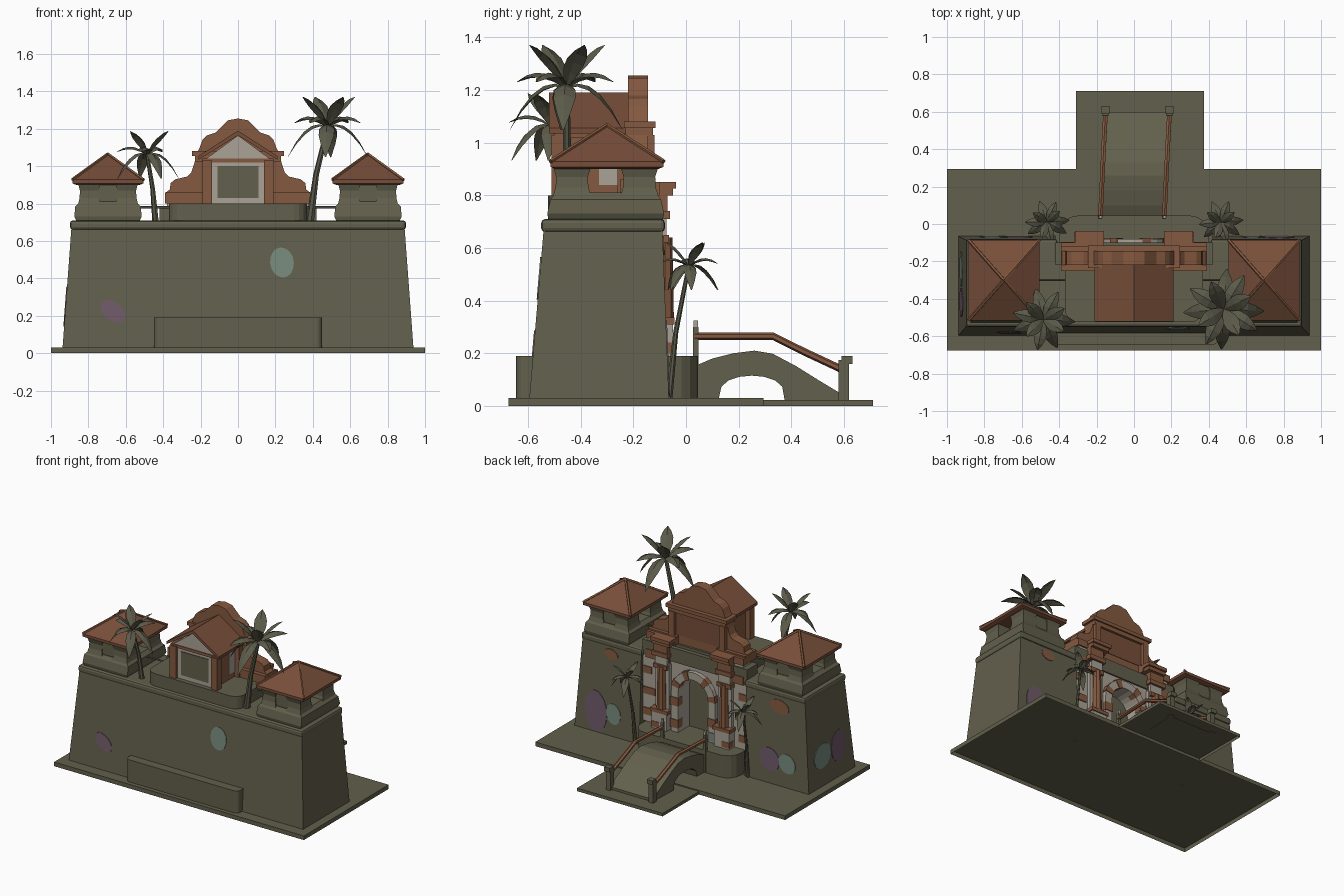
import bpy, bmesh, math, random
from mathutils import Vector

if "Cube" in bpy.data.objects:
    bpy.data.objects.remove(bpy.data.objects["Cube"])
random.seed(4)

def mat(name, c):
    m = bpy.data.materials.new(name)
    m.diffuse_color = (*c, 1)
    m.use_nodes = True
    m.node_tree.nodes["Principled BSDF"].inputs["Base Color"].default_value = m.diffuse_color
    return m

OLIVE = mat("olive_stone", (0.122, 0.115, 0.072))
LEAF = mat("palm_green", (0.105, 0.104, 0.068))
TERRA = mat("terracotta", (0.235, 0.1, 0.05))
ROOF = mat("roof_tile", (0.185, 0.076, 0.041))
WHITE = mat("pale_plaster", (0.4, 0.36, 0.305))
PURPLE = mat("faded_purple", (0.16, 0.1, 0.14))
TEAL = mat("faded_teal", (0.18, 0.25, 0.2))

def mesh(name, verts, faces, m, bevel=0):
    me = bpy.data.meshes.new(name)
    me.from_pydata([tuple(v) for v in verts], [], faces)
    bm = bmesh.new()
    bm.from_mesh(me)
    bmesh.ops.recalc_face_normals(bm, faces=bm.faces)
    if bevel:
        bmesh.ops.bevel(bm, geom=bm.edges[:], offset=bevel, segments=2, affect='EDGES', profile=0.5)
    bm.to_mesh(me)
    bm.free()
    me.materials.append(m)
    bpy.context.collection.objects.link(bpy.data.objects.new(name, me))

def loft(name, rings, m, bevel=0, bottom=True):
    n, last = len(rings[0]), len(rings) - 1
    faces = [(k*n+i, k*n+(i+1) % n, (k+1)*n+(i+1) % n, (k+1)*n+i) for k in range(last) for i in range(n)]
    faces += [tuple(range(last*n, last*n+n))] + ([tuple(range(n))] if bottom else [])
    mesh(name, [v for r in rings for v in r], faces, m, bevel)

def rect(x0, x1, y0, y1, z):
    return [(x0, y0, z), (x1, y0, z), (x1, y1, z), (x0, y1, z)]

def box(name, x0, x1, y0, y1, z0, z1, m, **kw):
    loft(name, [rect(x0, x1, y0, y1, z0), rect(x0, x1, y0, y1, z1)], m, **kw)

def side_box(name, s, x0, x1, *rest, **kw):
    box(name, *sorted((s*x0, s*x1)), *rest, **kw)

def prism_y(name, pts, y0, y1, m):
    loft(name, [[(x, y, z) for x, z in pts] for y in (y0, y1)], m)

def tube(name, pts, radii, m, n=6):
    pts, rings = [Vector(p) for p in pts], []
    for i, p in enumerate(pts):
        d = (pts[min(i+1, len(pts)-1)] - pts[max(i-1, 0)]).normalized()
        u = d.cross(Vector((0, 1, 0)) if abs(d.y) < 0.8 else Vector((1, 0, 0))).normalized()
        v = d.cross(u)
        rings.append([p + radii[i]*(u*math.cos(2*math.pi*k/n) + v*math.sin(2*math.pi*k/n)) for k in range(n)])
    loft(name, rings, m)

def rounded(x, y0, y1, r, z):
    pts = []
    for cx, cy, a in ((x-r, y1-r, 0), (-x+r, y1-r, 90), (-x+r, y0+r, 180), (x-r, y0+r, 270)):
        for k in range(5):
            t = math.radians(a + 22.5*k)
            pts.append((cx + r*math.cos(t), cy + r*math.sin(t), z))
    return pts

# ground shells, open underneath
box("ground_slab", -1, 1, -0.675, 0.295, 0, 0.03, OLIVE, bottom=False)
box("bridge_landing", -0.31, 0.375, 0.295, 0.71, 0, 0.022, OLIVE, bottom=False)

# battered center wall, plinth and platforms
loft("center_wall", [rect(-0.42, 0.42, -0.595, -0.21, 0.03), rect(-0.42, 0.42, -0.54, -0.21, 0.68)], OLIVE)
box("center_moulding", -0.5, 0.5, -0.55, -0.19, 0.66, 0.71, OLIVE, bevel=0.015)
loft("front_plinth", [rounded(0.45, -0.645, -0.5, 0.03, z) for z in (0.03, 0.19)], OLIVE)
loft("gate_platform", [rounded(0.4, -0.3, 0.045, 0.1, z) for z in (0.03, 0.19)], OLIVE)
loft("upper_terrace", [rounded(0.37, -0.525, -0.13, 0.07, z) for z in (0.70, 0.80)], OLIVE)

def tower(s):
    X = lambda a, b: sorted((s*a, s*b))
    loft("tower_wall", [rect(*X(0.42, 0.938), -0.595, -0.065, 0.03), rect(*X(0.42, 0.89), -0.54, -0.09, 0.68)], OLIVE)
    side_box("tower_moulding", s, 0.41, 0.898, -0.55, -0.08, 0.66, 0.71, OLIVE, bevel=0.015)
    # watch room: parapet, corner posts, infill panels
    cx, cy = 0.695*s, -0.305
    loft("watch_parapet", [rect(cx-a, cx+a, cy-b, cy+b, z) for a, b, z in
                           ((0.165, 0.215, 0.70), (0.18, 0.222, 0.73), (0.175, 0.21, 0.785), (0.15, 0.19, 0.81))], OLIVE)
    for i in (-1, 1):
        for j in (-1, 1):
            px, py = cx + i*0.1, cy + j*0.128
            loft("watch_post", [rect(px-a, px+a, py-a*1.2, py+a*1.2, z) for a, z in
                                ((0.062, 0.79), (0.052, 0.83), (0.05, 0.87), (0.062, 0.915))], OLIVE)
        box("watch_panel", cx-0.07, cx+0.07, cy+i*0.17-0.015, cy+i*0.17+0.015, 0.79, 0.915, OLIVE)
    # hipped roof with ridge ribs
    y0, y1, x0, x1 = -0.515, -0.085, cx-0.19, cx+0.19
    loft("tower_roof", [rect(x0+0.02, x1-0.02, y0+0.02, y1-0.02, 0.9), rect(x0, x1, y0, y1, 0.908), rect(x0, x1, y0, y1, 0.928),
                        rect(cx-0.002, cx+0.002, -0.302, -0.298, 1.065)], ROOF)
    for x in (x0, x1):
        for y in (y0, y1):
            tube("roof_rib", [(x, y, 0.928), (cx, -0.3, 1.065)], [0.009, 0.009], TERRA, 5)
    tube("terrace_rail", [(0.36*s, -0.3, 0.78), (0.53*s, -0.3, 0.78)], [0.007, 0.007], OLIVE)

# gate pillars beside the arch
def pillar(s):
    side_box("pillar_pedestal", s, 0.19, 0.31, -0.14, -0.05, 0.19, 0.31, WHITE)
    side_box("pedestal_brick", s, 0.25, 0.312, -0.1, -0.047, 0.2, 0.24, TERRA)
    side_box("pedestal_cap", s, 0.18, 0.32, -0.14, -0.043, 0.31, 0.335, TERRA)
    side_box("pillar_back", s, 0.195, 0.305, -0.14, -0.085, 0.33, 0.66, WHITE)
    tube("pillar_shaft", [(0.25*s, -0.08, 0.33), (0.25*s, -0.08, 0.64)], [0.034, 0.028], TERRA, 8)
    for k in range(3):
        side_box("brick_patch", s, 0.35 - 0.03*(k % 2), 0.42, -0.12, -0.103, 0.24+0.15*k, 0.29+0.15*k, TERRA)
    for x0, x1, y, z0, z1, m in ((0.2, 0.31, -0.065, 0.62, 0.65, TERRA), (0.205, 0.3, -0.075, 0.65, 0.71, WHITE),
                                 (0.19, 0.32, -0.06, 0.71, 0.74, TERRA), (0.2, 0.31, -0.07, 0.74, 0.80, TERRA),
                                 (0.17, 0.31, -0.05, 0.80, 0.825, TERRA), (0.16, 0.315, -0.038, 0.825, 0.85, TERRA),
                                 (0.2, 0.39, -0.095, 0.66, 0.72, TERRA), (0.2, 0.38, -0.11, 0.72, 0.80, WHITE),
                                 (0.16, 0.39, -0.1, 0.80, 0.85, TERRA)):
        side_box("pillar_capital", s, x0, x1, -0.2, y, z0, z1, m)
for s in (-1, 1):
    tower(s)
    pillar(s)

# arched gate facade, surround and bricks
def arch(r, zc, n=12):
    return [(r*math.cos(math.pi*k/n), zc + r*math.sin(math.pi*k/n)) for k in range(n+1)]
inner = [(0.12, 0.19)] + arch(0.12, 0.48) + [(-0.12, 0.19)]
prism_y("gate_facade", [(0.42, 0.19), (0.42, 0.70), (-0.42, 0.70), (-0.42, 0.19)] + inner[::-1], -0.22, -0.11, WHITE)
box("gate_lintel", -0.42, 0.42, -0.22, -0.1, 0.68, 0.78, OLIVE)
prism_y("arch_surround", [(0.175, 0.19)] + arch(0.175, 0.48) + [(-0.175, 0.19)] + inner[::-1], -0.14, -0.08, WHITE)
o, q = arch(0.18, 0.48), arch(0.118, 0.48)
for k in (1, 4, 8, 11):
    prism_y("arch_brick", [o[k], o[k+1], q[k+1], q[k]], -0.13, -0.075, TERRA)
for s, z in ((1, 0.22), (1, 0.38), (-1, 0.3)):
    side_box("jamb_brick", s, 0.118, 0.179, -0.13, -0.075, z, z+0.06, TERRA)
box("jamb_paint", -0.177, -0.13, -0.1, -0.076, 0.2, 0.26, TEAL)

# curved gable behind the pavilion
half = [(0.385, 0.80), (0.385, 0.86), (0.365, 0.875), (0.36, 0.91), (0.335, 0.93), (0.27, 0.945), (0.25, 0.965), (0.235, 1.01),
        (0.22, 1.07), (0.205, 1.1), (0.19, 1.14), (0.165, 1.165), (0.12, 1.18), (0.09, 1.21), (0.055, 1.245), (0.0, 1.255)]
prism_y("curved_gable", half + [(-x, z) for x, z in half[-2::-1]], -0.22, -0.145, TERRA)
box("gable_cornice", -0.245, 0.245, -0.235, -0.115, 1.055, 1.08, TERRA)
box("gable_cornice_lower", -0.23, 0.23, -0.23, -0.125, 1.025, 1.055, TERRA)
box("gable_panel", -0.18, 0.18, -0.15, -0.142, 0.86, 1.025, ROOF)
for s in (-1, 1):
    side_box("gable_pier", s, 0.18, 0.225, -0.22, -0.12, 0.84, 1.03, TERRA)
    side_box("gable_foot", s, 0.16, 0.39, -0.25, -0.12, 0.80, 0.86, TERRA)

# pavilion with pitched roof
box("pavilion_body", -0.155, 0.155, -0.485, -0.2, 0.79, 1.04, TERRA)
box("pavilion_front", -0.145, 0.145, -0.492, -0.48, 0.80, 1.03, WHITE)
box("pavilion_window", -0.11, 0.11, -0.497, -0.49, 0.83, 1.0, OLIVE)
prism_y("pavilion_gable", [(-0.17, 1.04), (0.17, 1.04), (0, 1.165)], -0.495, -0.2, WHITE)
box("pavilion_beam", -0.19, 0.19, -0.5, -0.2, 1.02, 1.04, TERRA)
prism_y("pavilion_roof", [(-0.21, 1.035), (0, 1.165), (0.21, 1.035), (0.21, 1.055), (0, 1.19), (-0.21, 1.055)], -0.52, -0.2, ROOF)
for s in (-1, 1):
    side_box("pavilion_post", s, 0.14, 0.19, -0.51, -0.46, 0.79, 1.03, TERRA)
    side_box("pavilion_rear_post", s, 0.14, 0.19, -0.26, -0.22, 0.79, 1.03, TERRA)
    side_box("pavilion_side_panel", s, 0.15, 0.16, -0.33, -0.26, 0.84, 1.0, WHITE)

# arched bridge, slightly skewed, with handrails
under = [(0.25 + 0.125*math.cos(math.pi*k/8), 0.03 + 0.085*math.sin(math.pi*k/8)**0.7) for k in range(1, 8)]
deck = [(0.03, 0.03), (0.03, 0.15), (0.1, 0.18), (0.18, 0.2), (0.26, 0.21), (0.33, 0.198), (0.42, 0.15), (0.5, 0.1),
        (0.6, 0.04), (0.6, 0.02), (0.375, 0.02)] + under + [(0.125, 0.03)]
loft("bridge_deck", [[(x + 0.045*y, y, z) for y, z in deck] for x in (-0.18, 0.165)], OLIVE)
for x in (-0.18, 0.162):
    e = x + 0.028
    tube("bridge_rail", [(x, 0.035, 0.265), (x+0.014, 0.33, 0.265), (x+0.02, 0.45, 0.205), (e, 0.6, 0.135)], [0.014]*4, TERRA)
    box("bridge_post", x-0.01, x+0.01, 0.027, 0.047, 0.03, 0.3, OLIVE)
    box("bridge_post_cap", x-0.008, x+0.008, 0.029, 0.045, 0.3, 0.325, WHITE)
    box("bridge_end_post", e-0.018, e+0.018, 0.58, 0.62, 0.02, 0.175, OLIVE)
    box("bridge_end_cap", e-0.022, e+0.022, 0.59, 0.632, 0.16, 0.19, OLIVE)

# palms: tapered trunk and broad folded fronds
def palm(base, top, R, n):
    b, t, r = Vector(base), Vector(top), 0.065*R + 0.002
    mid = b.lerp(t, 0.5) - Vector(((t.x-b.x)*0.15, (t.y-b.y)*0.15, 0))
    tube("palm_trunk", [b, mid, t], [r*1.4, r, r*0.8], LEAF, 7)
    verts, faces = [], []
    for i in range(n):
        az = 2*math.pi*(i + random.uniform(-0.2, 0.2))/n
        L, a, c = ((R, 0.6, 1.35), (R*0.75, 1.8, 0.8), (R*0.98, 0.95, 0.85))[i % 3]
        d, side = Vector((math.cos(az), math.sin(az), 0)), Vector((-math.sin(az), math.cos(az), 0))
        first = len(verts)
        for k in range(6):
            u = k/5
            p = t + d*L*u + Vector((0, 0, L*(a*u - c*u*u)))
            w = R*0.2*math.sin(math.pi*min(0.98, 0.06 + 0.92*u**1.1))
            verts += [p + side*w - Vector((0, 0, w*0.4)), p, p - side*w - Vector((0, 0, w*0.4))]
        faces += [(f, f+1, f+4, f+3) for k in range(5) for f in (first+3*k, first+3*k+1)]
    mesh("palm_fronds", verts, faces, LEAF)
palm((0.385, -0.45, 0.7), (0.48, -0.455, 1.21), 0.215, 12)
palm((-0.44, -0.47, 0.7), (-0.485, -0.51, 1.06), 0.17, 11)
for s in (-1, 1):
    palm((0.45*s, -0.065, 0.03), (0.465*s, 0.01, 0.53), 0.12, 10)

# painted patches lying on the battered walls
def patch(m, face, u, z, ru, rz, tilt=0):
    pts = []
    for k in range(18):
        t = 2*math.pi*k/18
        w = 1 + 0.07*math.sin(2*t + u*9)
        a, h = u + ru*w*math.cos(t), z + rz*w*math.sin(t) + tilt*ru*math.cos(t)
        f = (h - 0.03)/0.65
        pts.append(Vector({"front": (a, -0.599 + 0.055*f, h), "back": (a, -0.061 - 0.025*f, h), "left": (-0.942 + 0.048*f, a, h)}[face]))
    n = Vector({"front": (0, -1, 0), "back": (0, 1, 0), "left": (-1, 0, 0)}[face])
    loft("painted_patch", [[p - n*0.006 for p in pts], pts], m)
for p in ((TEAL, "front", 0.235, 0.485, 0.06, 0.085), (PURPLE, "front", -0.67, 0.225, 0.065, 0.055, -0.5),
          (PURPLE, "back", 0.77, 0.18, 0.085, 0.15), (TEAL, "back", 0.63, 0.19, 0.06, 0.07),
          (TERRA, "back", 0.66, 0.61, 0.055, 0.035), (PURPLE, "back", -0.62, 0.2, 0.075, 0.085),
          (TEAL, "back", -0.76, 0.2, 0.07, 0.065), (TERRA, "back", -0.69, 0.59, 0.075, 0.05),
          (TEAL, "left", -0.24, 0.24, 0.1, 0.08), (PURPLE, "left", -0.42, 0.25, 0.075, 0.11)):
    patch(*p)
